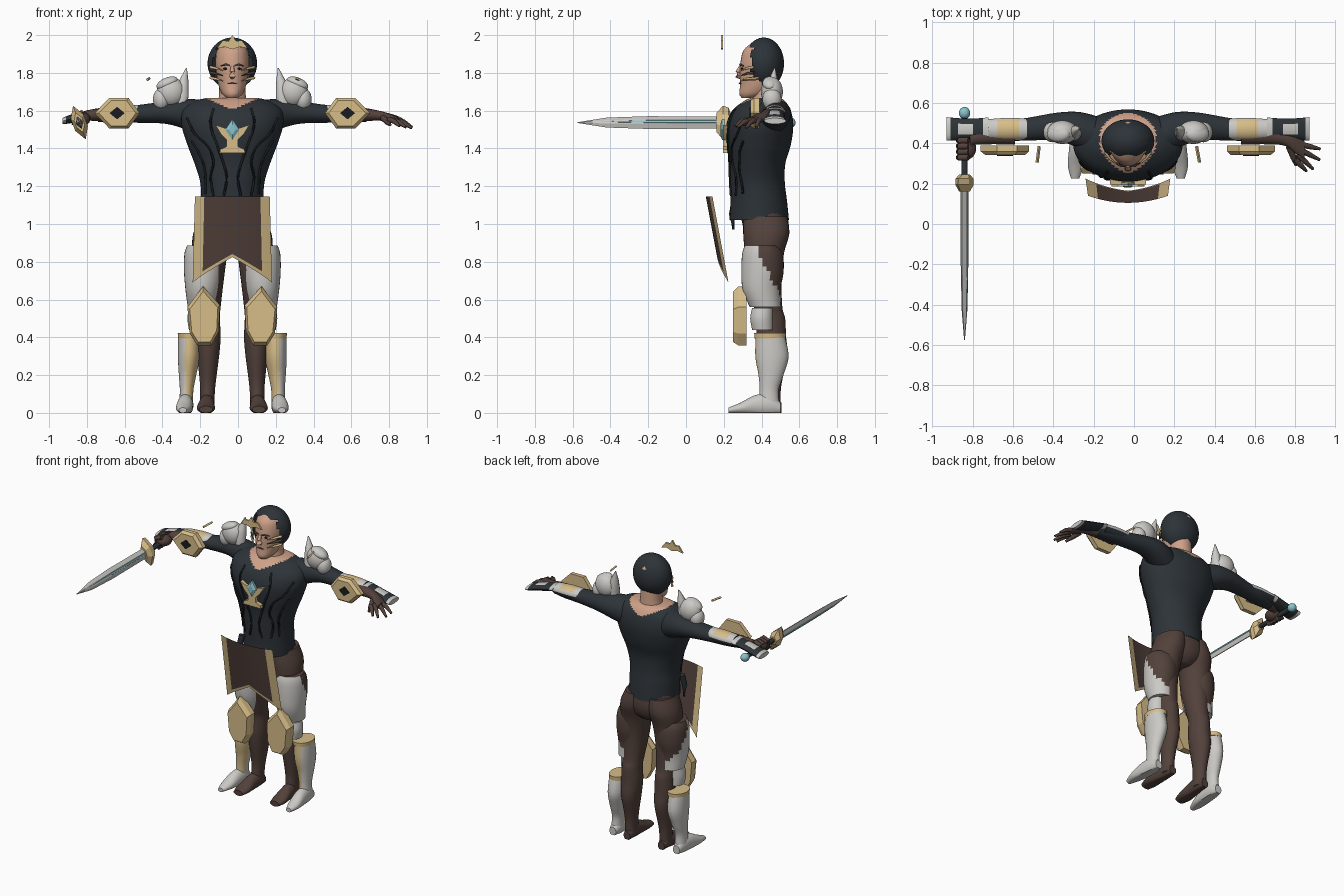
import bpy, bmesh, math
from mathutils import Vector, Matrix

OFF = -0.03  # body sits slightly left of the origin


def mat(name, r, g, b):
    m = bpy.data.materials.new(name)
    m.diffuse_color = (r, g, b, 1)
    return m


SLATE = mat("slate cloth", .026, .033, .040)
BROWN = mat("brown leather", .085, .053, .044)
SKIN = mat("skin", .62, .36, .25)
WHITE = mat("pale steel", .60, .59, .56)
GOLD = mat("gold", .68, .51, .25)
CYAN = mat("cyan crystal", .25, .54, .60)
BLACK = mat("near black", .010, .011, .013)


def finish(bm, name, mats, rule=None, angle=40):
    bmesh.ops.recalc_face_normals(bm, faces=bm.faces)
    if rule:
        for f in bm.faces:
            f.material_index = rule(f.calc_center_median(), f.normal)
    bmesh.ops.translate(bm, verts=bm.verts, vec=(OFF, 0, 0))
    me = bpy.data.meshes.new(name)
    bm.to_mesh(me)
    bm.free()
    for m in mats:
        me.materials.append(m)
    me.shade_smooth()
    me.set_sharp_from_angle(angle=math.radians(angle))
    ob = bpy.data.objects.new(name, me)
    bpy.context.collection.objects.link(ob)
    return ob


def bridge(bm, rings):
    rs = [[bm.verts.new(p) for p in r] for r in rings]
    n = len(rs[0])
    for a, b in zip(rs, rs[1:]):
        for i in range(n):
            bm.faces.new((a[i], a[(i + 1) % n], b[(i + 1) % n], b[i]))
    bm.faces.new(rs[0])
    bm.faces.new(rs[-1])


def smooth_rows(rows, sub):
    """Catmull-Rom interpolation of section rows."""
    out = []
    for i in range(len(rows) - 1):
        p = [rows[max(0, min(len(rows) - 1, i + k))] for k in (-1, 0, 1, 2)]
        for j in range(sub):
            t = j / sub
            out.append([.5 * (2 * b + (c - a) * t + (2 * a - 5 * b + 4 * c - d) * t * t
                              + (3 * b - a - 3 * c + d) * t ** 3) for a, b, c, d in zip(*p)])
    return out + [list(rows[-1])]


def loft(name, rows, mats, axis="z", s=1, rule=None, seg=32, sub=4):
    """Rows: position on axis, two centre coordinates, two radii."""
    bm = bmesh.new()
    rings = []
    for t, a, b, ra, rb in smooth_rows(rows, sub):
        ring = []
        for i in range(seg):
            u, v = a + ra * math.cos(math.tau * i / seg), b + rb * math.sin(math.tau * i / seg)
            x, y, z = {"z": (u, v, t), "x": (t, u, v), "y": (u, t, v)}[axis]
            ring.append((x * s, y, max(z, 0)))
        rings.append(ring)
    bridge(bm, rings)
    return finish(bm, name, mats, rule)


def tube(name, pts, radii, m, s=1, seg=10):
    P = [Vector((x * s, y, z)) for x, y, z in pts]
    rings = []
    for i, p in enumerate(P):
        q = (P[min(i + 1, len(P) - 1)] - P[max(i - 1, 0)]).to_track_quat("Z", "Y")
        rings.append([p + q @ Vector((radii[i] * math.cos(math.tau * k / seg),
                                      radii[i] * math.sin(math.tau * k / seg), 0)) for k in range(seg)])
    bm = bmesh.new()
    bridge(bm, rings)
    return finish(bm, name, [m], angle=60)


def plate(name, outline, y0, y1, m, s=1, k=1.0):
    """Upright slab from an x,z outline; k shrinks the front rim into a chamfer."""
    cx = sum(p[0] for p in outline) / len(outline)
    cz = sum(p[1] for p in outline) / len(outline)
    ring = lambda y, q: [((cx + (x - cx) * q) * s, y, cz + (z - cz) * q) for x, z in outline]
    bm = bmesh.new()
    bridge(bm, [ring(y1, 1), ring(y0 + (y1 - y0) * .4, 1), ring(y0, k)])
    return finish(bm, name, [m], angle=20)


def ball(name, c, r, m, s=1, rot=0, cut=None):
    bm = bmesh.new()
    bmesh.ops.create_uvsphere(bm, u_segments=40, v_segments=28, radius=1)
    M = Matrix.Translation((c[0] * s, c[1], c[2])) @ Matrix.Rotation(rot * s, 4, "Y") @ Matrix.Diagonal((*r, 1))
    bm.transform(M)
    if cut:
        bmesh.ops.delete(bm, geom=[f for f in bm.faces if cut(f.calc_center_median())], context="FACES")
    return finish(bm, name, [m])


def diamond(cx, cz, w, h):
    return [(cx - w, cz), (cx, cz - h), (cx + w, cz), (cx, cz + h)]


# torso and neck
TORSO = [(1.02, 0, .388, .165, .157), (1.12, 0, .385, .165, .15), (1.22, 0, .378, .17, .145),
         (1.32, 0, .378, .20, .148), (1.42, 0, .385, .238, .17), (1.52, 0, .39, .268, .178),
         (1.60, 0, .40, .262, .155), (1.65, 0, .415, .20, .11), (1.668, 0, .42, .13, .075)]
loft("tunic", TORSO, [SLATE, SKIN], rule=lambda c, n: int(c.z > 1.61 + .4 * abs(c.x)), seg=64, sub=6)
loft("neck", [(1.6, 0, .42, .10, .085), (1.67, 0, .425, .072, .072), (1.78, 0, .42, .07, .07)], [SKIN])


def chest(x, z):
    r = min(smooth_rows(TORSO, 6), key=lambda q: abs(q[0] - z))
    return x, r[2] - r[4] * math.sqrt(max(0, 1 - (x / r[3]) ** 2)) - .002, z


# head, open helmet, crown
loft("head", [(1.668, 0, .325, .03, .03), (1.69, 0, .36, .055, .078), (1.74, 0, .385, .075, .098),
              (1.80, 0, .395, .085, .110), (1.86, 0, .40, .09, .111), (1.92, 0, .405, .08, .10),
              (1.96, 0, .41, .05, .06)], [SKIN])
tube("nose", [(0, .288, 1.835), (0, .275, 1.805), (0, .275, 1.785), (0, .29, 1.775)], [.008, .013, .018, .010], SKIN)
tube("mouth", [(-.028, .293, 1.742), (0, .284, 1.745), (.028, .293, 1.742)], [.002, .005, .002], BROWN)
ball("helmet", (0, .412, 1.85), (.131, .107, .137), SLATE, cut=lambda c: (
    abs(c.x) < .085 and c.y < .38 and c.z < 1.935) or c.y < .345 + max(0, 1.8 - c.z) and c.z < 1.92)
half = [(.0, 2.0), (.02, 1.968), (.05, 1.972), (.082, 1.93), (.04, 1.938), (0, 1.925)]
plate("crown", half + [(-x, z) for x, z in half[-2:0:-1]], .185, .197, GOLD)

# chest emblem
cup = [(.035, 1.375), (.068, 1.375), (.064, 1.395), (.03, 1.41), (.03, 1.445), (.06, 1.475), (.09, 1.525), (.03, 1.505)]
plate("emblem", cup + [(-x, z) for x, z in cup[::-1]], .195, .225, GOLD)
plate("emblem_gem", diamond(0, 1.5, .037, .056), .182, .205, CYAN, k=.5)

# curved waist panel with gold border
bm = bmesh.new()
N, R = 32, 20
g = []
for j in range(R + 1):
    row = []
    for i in range(N + 1):
        u, v = -1 + 2 * i / N, j / R
        z = 1.145 - v * (.455 - .135 * (1 - abs(u)) ** .9 + 0)
        row.append(bm.verts.new((u * (.198 + .012 * v), .105 + .07 * (1.145 - z) / .45 * 1.2 + .035 * u * u, z)))
    g.append(row)
for j in range(R):
    for i in range(N):
        f = bm.faces.new((g[j][i], g[j][i + 1], g[j + 1][i + 1], g[j + 1][i]))
bmesh.ops.solidify(bm, geom=bm.faces[:], thickness=.03)
finish(bm, "waist_panel", [BROWN, GOLD], lambda c, n: int(
    abs(c.x) > .153 or c.z < 1.145 - .95 * (.455 - .135 * (1 - abs(c.x) / .21) ** .9)))
loft("hips", [(.86, 0, .42, .06, .06), (.90, 0, .42, .13, .105), (.97, 0, .425, .165, .12),
              (1.06, 0, .41, .158, .125)], [BROWN])
tube("belt_tab", [(-.12, .26, 1.12), (-.13, .245, 1.05), (-.13, .25, .97)], [.02, .018, .008], SLATE)

for s, side in ((-1, "right"), (1, "left")):
    nm = lambda p: side + "_" + p
    # face details
    ball(nm("eye"), (.034, .297, 1.822), (.015, .006, .006), BLACK, s)
    tube(nm("brow"), [(.012, .287, 1.838), (.035, .287, 1.844), (.06, .305, 1.836)], [.004, .006, .003], BROWN, s, 6)
    for i in range(3):
        z = 1.825 - .028 * i
        tube(nm("cheek_strap"), [(.115, .36, z + .005), (.09, .325, z), (.05, .292, z - .012)], [.008, .007, .002],
             GOLD if i != 1 else BROWN, s, 6)
    # tunic seams
    for pts in ([(.24, 1.56), (.2, 1.48), (.13, 1.41), (.10, 1.33), (.115, 1.25), (.10, 1.15)],
                [(.10, 1.61), (.115, 1.52), (.06, 1.36), (.03, 1.25), (.045, 1.15)],
                [(.215, 1.44), (.17, 1.36), (.145, 1.28), (.14, 1.16)]):
        rows = smooth_rows(pts, 4)
        tube(nm("tunic_seam"), [chest(*p) for p in rows], [.007] * len(rows), BLACK, s, 6)
    # sleeve, wrist
    loft(nm("sleeve"), [(.14, .43, 1.555, .10, .10), (.24, .465, 1.58, .09, .082), (.35, .482, 1.59, .07, .06),
                        (.5, .47, 1.583, .056, .047), (.62, .46, 1.578, .052, .042), (.71, .45, 1.575, .042, .035)],
         [SLATE], "x", s)
    end = .06 if s < 0 else 0
    loft(nm("wrist"), [(.56, .44, 1.578, .046, .038), (.70, .435, 1.578, .04, .033), (.78, .42, 1.573, .033, .026),
                       (.83 - end, .395, 1.562, .045, .022), (.875 - end, .365, 1.55, .045, .016)], [BROWN], "x", s)
    # shoulder guard and tall fin
    ball(nm("shoulder_guard"), (.325, .455, 1.70), (.075, .058, .078), WHITE, s, .3)
    ball(nm("shoulder_lobe"), (.375, .455, 1.66), (.045, .05, .06), WHITE, s)
    ball(nm("shoulder_ridge"), (.345, .445, 1.745), (.06, .04, .03), WHITE, s, .4)
    tube(nm("shoulder_fin"), [(.27, .45, 1.60), (.268, .45, 1.68), (.258, .46, 1.75), (.243, .47, 1.825)],
         [.035, .038, .028, .003], WHITE, s)
    tube(nm("loose_strip"), [((.44 if s < 0 else .34), .385, 1.77), ((.45 if s < 0 else .355), .305, 1.765)],
         [.008, .008], GOLD, s, 4)
    # forearm guard: pale shell with gold centre, dark tail wedge
    loft(nm("forearm_guard"), [(.50, .47, 1.59, .052, .04), (.59, .47, 1.59, .056, .042), (.69, .47, 1.588, .05, .036)],
         [WHITE, GOLD, SLATE], "x", s,
         lambda c, n: 2 if c.z < 1.59 else int(.545 < abs(c.x) < .65 and n.z > .6), sub=8)
    loft(nm("hand_guard"), [(.69, .47, 1.595, .058, .022), (.78, .47, 1.575, .052, .024), (.86, .47, 1.555, .056, .022),
                            (.90, .472, 1.545, .058, .016)], [SLATE, WHITE], "x", s,
         lambda c, n: int(abs(c.x) > .882 or abs(c.x) < .715 or (.77 < abs(c.x) < .84 and n.z > .93)), seg=12, sub=8)
    # hexagonal arm plate
    plate(nm("arm_plate"), [(.49, 1.587), (.55, 1.505), (.65, 1.505), (.73, 1.587), (.65, 1.668), (.55, 1.668)],
          .342, .388, GOLD, s, .82)
    plate(nm("arm_plate_gem"), diamond(.61, 1.587, .04, .033), .337, .345, BLACK, s)
    # leg and foot
    loft(nm("leg"), [(1.04, .085, .42, .085, .115), (.95, .105, .425, .102, .122), (.85, .12, .415, .095, .105),
                     (.72, .128, .41, .085, .095), (.56, .128, .435, .066, .075), (.50, .128, .45, .062, .075),
                     (.40, .128, .452, .066, .078), (.30, .128, .46, .058, .078), (.16, .13, .455, .042, .052),
                     (.08, .132, .45, .038, .05), (.02, .132, .45, .038, .05)], [BROWN], s=s)
    loft(nm("foot"), [(.245, .14, .018, .035, .018), (.30, .14, .025, .048, .028), (.38, .137, .04, .042, .05),
                      (.45, .132, .045, .038, .05), (.505, .132, .025, .025, .03)], [BROWN], "y", s)
    # thigh guard, knee block, knee plate
    loft(nm("thigh_guard"), [(.56, .16, .42, .076, .082), (.65, .158, .40, .09, .10), (.75, .152, .405, .104, .112),
                             (.84, .148, .405, .106, .108), (.885, .15, .40, .09, .09)], [WHITE, BROWN], s=s,
         rule=lambda c, n: int(c.z > .885 - .28 * max(0, c.y - .36) / .15 and c.y > .38))
    loft(nm("knee_block"), [(.44, .18, .405, .05, .055), (.5, .18, .40, .058, .06), (.555, .18, .405, .05, .055)], [WHITE], s=s)
    plate(nm("knee_plate"), [(.112, .357), (.185, .357), (.225, .42), (.238, .56), (.155, .67), (.065, .57), (.072, .43)],
          .25, .32, GOLD, s, .86)
    # tall boot beside the leg, gold shin and cuff
    loft(nm("boot"), [(.42, .23, .445, .056, .075), (.30, .23, .455, .058, .088), (.20, .237, .45, .046, .066),
                      (.12, .242, .44, .036, .05), (.04, .245, .44, .037, .055)], [WHITE, GOLD], s=s,
         rule=lambda c, n: int(.07 < c.z < .4 and n.y < -.15 and abs(c.x) < .25), sub=6)
    loft(nm("boot_cuff"), [(.395, .225, .445, .062, .082), (.422, .225, .445, .064, .084)], [GOLD], s=s)
    loft(nm("boot_foot"), [(.225, .262, .014, .02, .014), (.29, .258, .025, .04, .03), (.37, .25, .04, .042, .055),
                           (.45, .245, .04, .038, .055), (.50, .245, .025, .025, .03)], [WHITE], "y", s)

# open hand
for i, tip in enumerate([(.952, .372, 1.512), (.95, .318, 1.508), (.918, .272, 1.512), (.885, .262, 1.518)]):
    a = Vector((.865 - .012 * i, .392 - .024 * i, 1.553))
    b = Vector(tip)
    tube("finger", [a, a.lerp(b, .5) + Vector((0, 0, .008)), b], [.015, .013, .007], BROWN)
tube("thumb", [(.80, .385, 1.56), (.82, .33, 1.54), (.835, .29, 1.525)], [.018, .015, .008], BROWN)

# gripping fist
ball("fist", (-.80, .375, 1.555), (.048, .055, .038), BROWN)
for i in range(4):
    y = .33 + .028 * i
    tube("grip_finger", [(-.79, y, 1.59), (-.835, y, 1.575), (-.84, y, 1.535), (-.80, y, 1.515)], [.015] * 4, BROWN)

# sword: blade points forward, rolled a little about its length
SX, SZ = -.81, 1.537


def sword_part(name, sections, mats, rule=None):
    """Diamond sections: y, half width, half thickness."""
    ca, sa = math.cos(.36), math.sin(.36)
    bm = bmesh.new()
    bridge(bm, [[(SX + t * ca - w * sa, y, SZ + w * ca + t * sa)
                 for w, t in ((h, 0), (h * .35, k), (-h * .35, k), (-h, 0), (-h * .35, -k), (h * .35, -k))]
                for y, h, k in sections])
    return finish(bm, name, mats, rule, 15)


sword_part("blade", [(.20, .034, .016), (-.20, .036, .015), (-.42, .028, .012), (-.575, .002, .002)], [WHITE])
sword_part("blade_inlay", [(.18, .016, .019), (-.20, .017, .018), (-.45, .003, .012)], [CYAN])
sword_part("sword_guard", [(.162, .055, .022), (.195, .095, .036), (.225, .085, .036), (.245, .03, .025)], [GOLD])
tube("sword_grip", [(SX, .23, SZ), (SX, .54, SZ)], [.016, .016], SLATE)
ball("pommel", (SX, .55, SZ), (.028, .03, .028), CYAN)
